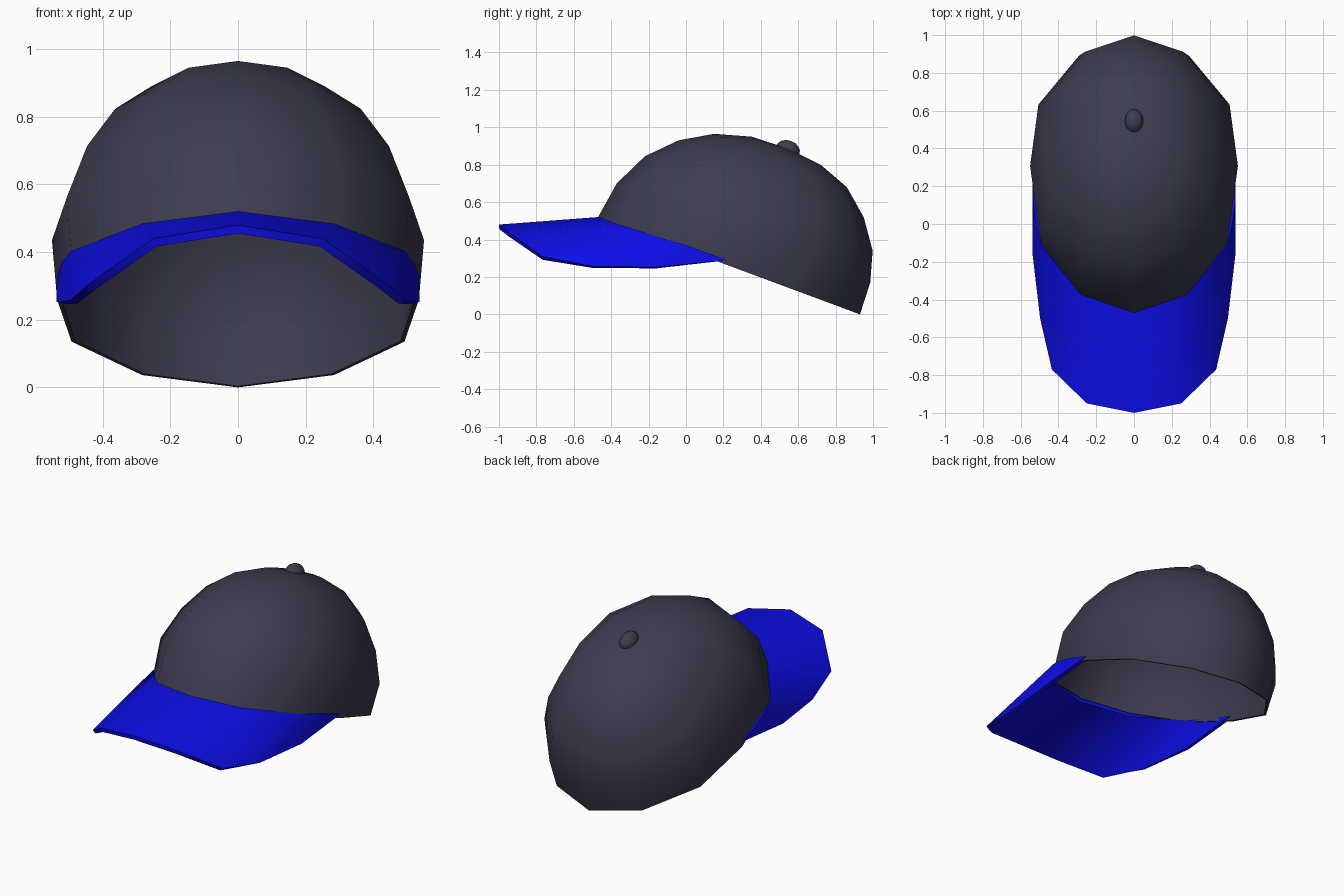
import bpy, math
from mathutils import Vector

if "Cube" in bpy.data.objects:
    bpy.data.objects.remove(bpy.data.objects["Cube"])


def material(name, rgb):
    m = bpy.data.materials.new(name)
    m.diffuse_color = (*rgb, 1)
    m.use_nodes = True
    m.node_tree.nodes["Principled BSDF"].inputs["Base Color"].default_value = m.diffuse_color
    return m


charcoal = material("charcoal_cloth", (0.045, 0.045, 0.08))
blue = material("blue_cloth", (0.004, 0.004, 0.8))


def smooth(ob, angle):
    bpy.ops.object.select_all(action='DESELECT')
    ob.select_set(True)
    bpy.context.view_layer.objects.active = ob
    bpy.ops.object.shade_smooth_by_angle(angle=math.radians(angle))


def shell(name, verts, faces, mat, thickness):
    """Open surface given thickness on its inner side."""
    me = bpy.data.meshes.new(name)
    me.from_pydata(verts, [], faces)
    me.materials.append(mat)
    ob = bpy.data.objects.new(name, me)
    bpy.context.collection.objects.link(ob)
    bpy.context.view_layer.objects.active = ob
    mod = ob.modifiers.new("thickness", 'SOLIDIFY')
    mod.thickness = thickness
    mod.offset = -1
    bpy.ops.object.modifier_apply(modifier=mod.name)
    smooth(ob, 60)
    return ob


# Crown: tilted oval rings from the rim up to the pole
# each ring: front (y, z), back (y, z), half width
rings = [
    ((-0.47, 0.52), (0.93, 0.0), 0.535),
    ((-0.37, 0.70), (0.985, 0.17), 0.55),
    ((-0.22, 0.845), (0.998, 0.34), 0.485),
    ((-0.04, 0.93), (0.95, 0.52), 0.395),
    ((0.15, 0.965), (0.86, 0.68), 0.277),
    ((0.35, 0.95), (0.72, 0.80), 0.14),
]
quarter = [(0, 1), (0.53, 0.86), (0.92, 0.48), (1, 0)]
right = quarter + [(s, -c) for s, c in quarter[-2::-1]]
oval = right + [(-s, c) for s, c in right[-2:0:-1]]
n = len(oval)

verts, faces = [], []
for (fy, fz), (by, bz), w in rings:
    for s, c in oval:
        t = (1 + c) / 2
        verts.append((w * s, fy + (by - fy) * t, fz + (bz - fz) * t))
for r in range(len(rings) - 1):
    for j in range(n):
        k = (j + 1) % n
        faces.append((r * n + k, r * n + j, (r + 1) * n + j, (r + 1) * n + k))
pole = len(verts)
verts.append((0, 0.55, 0.885))
top = (len(rings) - 1) * n
faces += [(top + (j + 1) % n, top + j, pole) for j in range(n)]
shell("crown", verts, faces, charcoal, 0.012)

# Brim: strip between the crown rim and the curved outer edge
inner = [(0, -0.47, 0.52), (0.285, -0.37, 0.483), (0.495, -0.11, 0.402),
         (0.52, 0.0, 0.37), (0.535, 0.11, 0.33)]
outer = [(0, -1.0, 0.48), (0.25, -0.95, 0.44), (0.435, -0.77, 0.31),
         (0.497, -0.5, 0.257), (0.537, -0.16, 0.253)]
tip = (0.537, 0.22, 0.29)


def flip(p):
    return (-p[0], p[1], p[2])


def both_sides(half):
    return [flip(p) for p in half[:0:-1]] + half


middle = [tuple((Vector(a) + Vector(b)) / 2) for a, b in zip(inner, outer)]
rows = [both_sides(h) for h in (inner, middle, outer)]
m = len(rows[0])
verts = [p for row in rows for p in row] + [flip(tip), tip]
left_tip, right_tip = 3 * m, 3 * m + 1
faces = []
for r in range(2):
    a, b = r * m, (r + 1) * m
    for k in range(m - 1):
        faces.append((b + k, b + k + 1, a + k + 1, a + k))
    faces.append((b, a, left_tip))
    faces.append((b + m - 1, right_tip, a + m - 1))
shell("brim", verts, faces, blue, 0.025)

# Button on the crown
bpy.ops.mesh.primitive_uv_sphere_add(segments=12, ring_count=8, radius=1,
                                     location=(0, 0.545, 0.88),
                                     rotation=(math.radians(-20), 0, 0))
button = bpy.context.object
button.name = "top_button"
button.scale = (0.05, 0.066, 0.05)
button.data.materials.append(charcoal)
smooth(button, 60)
